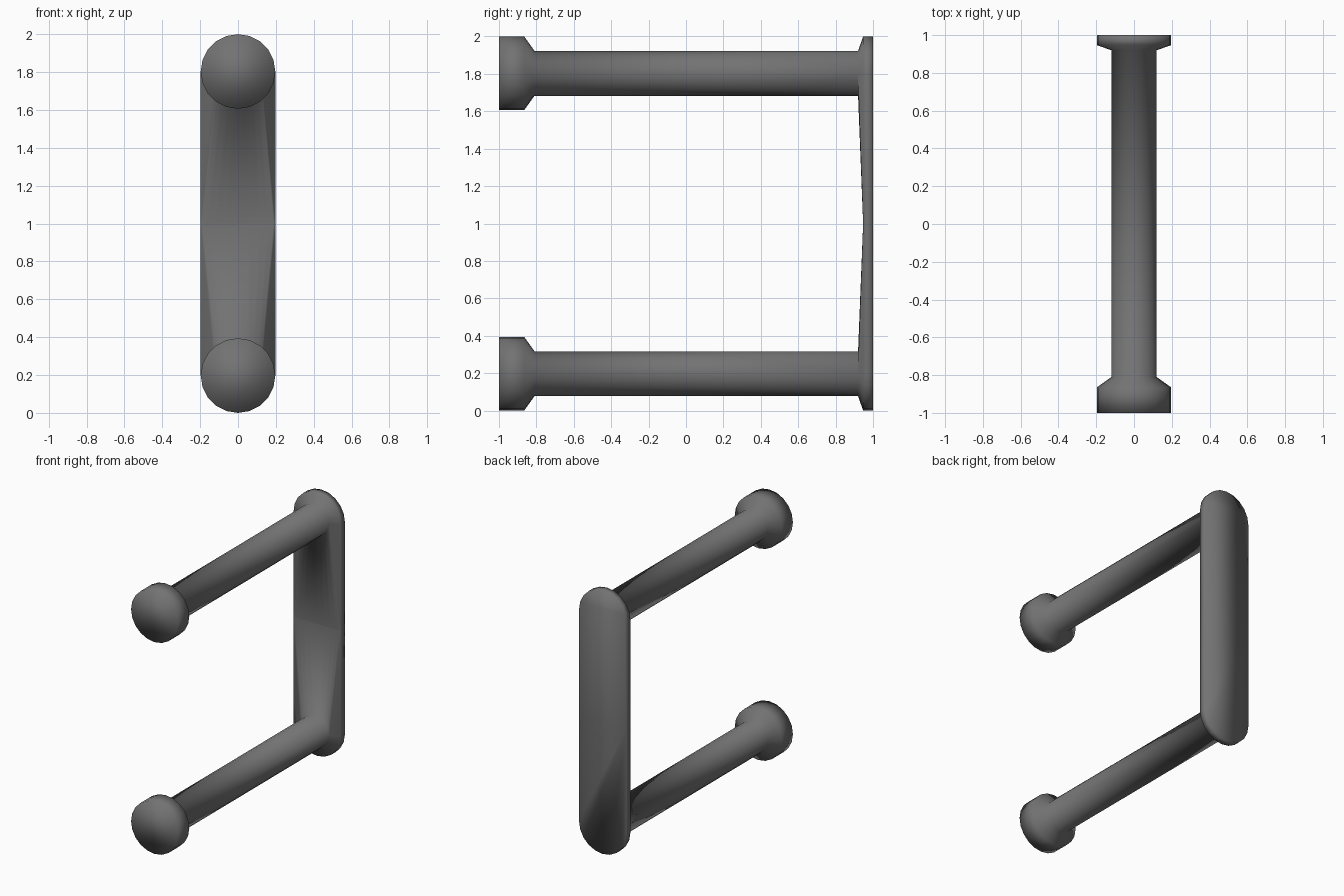
import bpy, bmesh, math

if "Cube" in bpy.data.objects:
    bpy.data.objects.remove(bpy.data.objects["Cube"])

N = 20                      # sides around each rod (even)
R_ROD, R_CAP = 0.12, 0.197
CZ = R_CAP - 1.0            # rod height, relative to the mirror plane at z = 1
Y_ROD, Y_RIM, Y_BACK = 0.92, 0.947, 1.0

grey = bpy.data.materials.new("dark_grey_metal")
grey.diffuse_color = (0.17, 0.17, 0.17, 1)
grey.use_nodes = True
grey.node_tree.nodes["Principled BSDF"].inputs["Base Color"].default_value = grey.diffuse_color

bm = bmesh.new()


def ring(r, y, ks=range(N)):
    """Points around the rod axis; first half of the angles faces inward (up)."""
    out = []
    for k in ks:
        a = 2 * math.pi * k / N
        out.append(bm.verts.new((r * math.cos(a), y, CZ + r * math.sin(a))))
    return out


def strip(a, b):
    for i in range(len(a) - 1):
        bm.faces.new((a[i], a[i + 1], b[i + 1], b[i]))


# rounded foot and rod
rings = [ring(R_CAP, -1.0), ring(R_CAP, -0.865), ring(R_ROD, -0.81), ring(R_ROD, Y_ROD)]
bm.faces.new(rings[0])
for a, b in zip(rings, rings[1:]):
    strip(a + a[:1], b + b[:1])

# flared outer end of the back bar
H = N // 2
rod = rings[-1]
outer_ks = range(H, N + 1)
rim = ring(R_CAP, Y_RIM, outer_ks)
back = ring(R_CAP, Y_BACK, outer_ks)
strip(rod[H:] + rod[:1], rim)
strip(rim, back)

# inner half of the rod lofts into the bar, up to the middle
mid = [bm.verts.new((R_CAP * math.cos(math.pi * k / H), Y_RIM, 0)) for k in range(H + 1)]
strip(rod[:H + 1], mid)
mid_back = [bm.verts.new((s * R_CAP, Y_BACK, 0)) for s in (1, -1)]
for r, e, m, b, mb in ((rod[0], rim[-1], mid[0], back[-1], mid_back[0]),
                       (rod[H], rim[0], mid[-1], back[0], mid_back[1])):
    bm.faces.new((r, e, m))          # sloping shoulder
    bm.faces.new((e, b, mb, m))      # side wall
bm.faces.new(back + mid_back)        # flat back

bmesh.ops.recalc_face_normals(bm, faces=bm.faces[:])
bm.normal_update()
cap = min(bm.faces, key=lambda f: f.calc_center_median().y)
if cap.normal.y > 0:
    bmesh.ops.reverse_faces(bm, faces=bm.faces[:])
for f in bm.faces:
    f.smooth = True

mesh = bpy.data.meshes.new("double_rod_handle")
bm.to_mesh(mesh)
bm.free()
mesh.materials.append(grey)
handle = bpy.data.objects.new("double_rod_handle", mesh)
bpy.context.collection.objects.link(handle)
handle.location.z = 1.0

# upper half, left unmerged so the seam in the middle stays crisp
mirror = handle.modifiers.new("upper_half", 'MIRROR')
mirror.use_axis = (False, False, True)
mirror.use_mirror_merge = False
